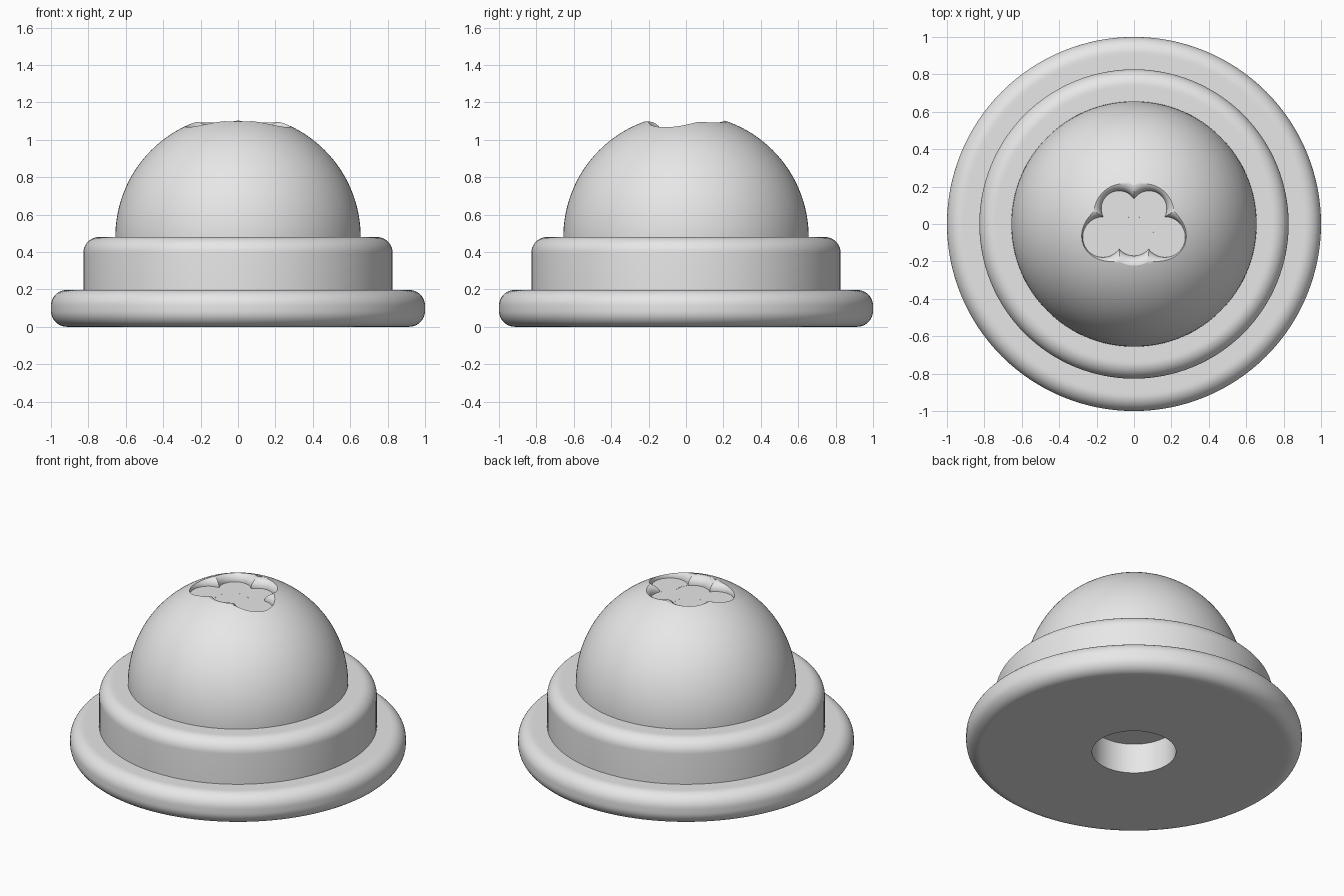
import bpy, bmesh
from math import sin, cos, pi, radians, sqrt

cube = bpy.data.objects.get("Cube")
if cube:
    bpy.data.objects.remove(cube, do_unlink=True)

grey = bpy.data.materials.new("light grey")
grey.use_nodes = True
grey.diffuse_color = (0.8, 0.8, 0.8, 1)
grey.node_tree.nodes["Principled BSDF"].inputs["Base Color"].default_value = (0.8, 0.8, 0.8, 1)


def arc(cx, cz, r, a0, a1, steps=12):
    """Points (radius, height) along an arc, angles in degrees."""
    angles = [radians(a0 + (a1 - a0) * i / steps) for i in range(steps + 1)]
    return [(cx + r * cos(a), cz + r * sin(a)) for a in angles]


def lathe(name, profile, centre=(0, 0), sides=128, closed=False):
    """Solid of revolution around the vertical axis through centre."""
    bm = bmesh.new()
    vs = [bm.verts.new((max(r, 0), 0, z)) for r, z in profile]
    pairs = list(zip(vs, vs[1:])) + ([(vs[-1], vs[0])] if closed else [])
    edges = [bm.edges.new(p) for p in pairs]
    bmesh.ops.spin(bm, geom=vs + edges, cent=(0, 0, 0), axis=(0, 0, 1),
                   angle=2 * pi, steps=sides, use_duplicate=False)
    bmesh.ops.remove_doubles(bm, verts=bm.verts, dist=1e-5)
    bmesh.ops.recalc_face_normals(bm, faces=bm.faces)
    bmesh.ops.translate(bm, verts=bm.verts, vec=(*centre, 0))
    mesh = bpy.data.meshes.new(name)
    bm.to_mesh(mesh)
    bm.free()
    mesh.materials.append(grey)
    obj = bpy.data.objects.new(name, mesh)
    bpy.context.collection.objects.link(obj)
    return obj


def select(obj):
    bpy.ops.object.select_all(action='DESELECT')
    obj.select_set(True)
    bpy.context.view_layer.objects.active = obj


# Rounded base disc with a hole through its middle
base_h, hole, rim = 0.197, 0.25, 0.085
base = lathe("base_disc",
             [(hole, 0), (0.9, 0)]
             + arc(1 - rim, rim, rim, -90, 0)
             + arc(1 - rim, base_h - rim, rim, 0, 90)
             + [(0.9, base_h), (hole, base_h)], closed=True)

# Collar with a rounded top edge; its underside closes the hole
collar_r, collar_h, soft = 0.827, 0.48, 0.085
collar = lathe("collar",
               [(0, base_h), (collar_r, base_h)]
               + arc(collar_r - soft, collar_h - soft, soft, 0, 90)
               + [(0.73, collar_h), (0, collar_h)])

# Hemispherical dome
dome_r = 0.656
dome = lathe("dome", [(0, 0.45), (dome_r, 0.45)]
             + arc(0, collar_h, dome_r, 0, 90, 48))

# Flared round cutters form the lobed pocket with a rounded rim
floor_z, flare = 1.045, 0.052
lobes = [(0, -0.065, 0.105)]
for side in (-1, 1):
    lobes += [(side * 0.08, 0.082, 0.095), (side * 0.166, -0.07, 0.108)]
for i, (x, y, r) in enumerate(lobes):
    z = floor_z + i * 0.0002
    cutter = lathe("pocket_cutter", [(0, z)]
                   + arc(r + flare, z, flare, 180, 90, 10)
                   + [(r + flare, 1.3), (0, 1.3)], (x, y), 64)
    cutter.hide_render = True
    mod = dome.modifiers.new("pocket", 'BOOLEAN')
    mod.operation = 'DIFFERENCE'
    mod.solver = 'EXACT'
    mod.object = cutter
    select(dome)
    bpy.ops.object.modifier_apply(modifier=mod.name)
    bpy.data.objects.remove(cutter, do_unlink=True)

for obj in (base, collar, dome):
    select(obj)
    bpy.ops.object.shade_smooth_by_angle(angle=radians(25))
